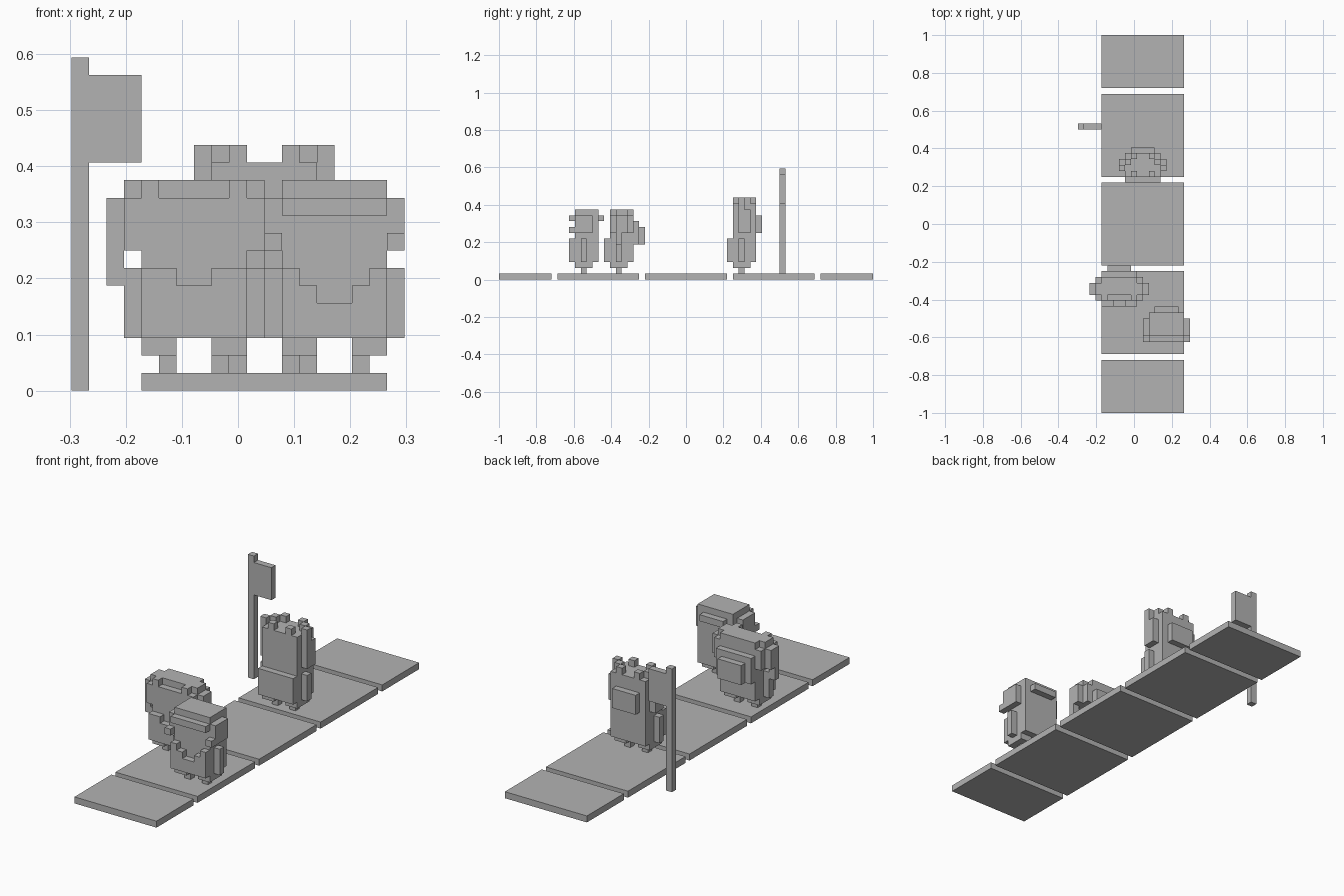
import bpy
import bmesh
from mathutils import Matrix, Vector

UNIT = 0.03125  # edge length of one block

cube = bpy.data.objects.get("Cube")
if cube:
    bpy.data.objects.remove(cube, do_unlink=True)

grey = bpy.data.materials.new("plain_grey")
grey.use_nodes = True
shade = (0.45, 0.45, 0.45, 1)
grey.diffuse_color = shade
grey.node_tree.nodes["Principled BSDF"].inputs["Base Color"].default_value = shade


def part(name, boxes, centre=0, front=0, mirror=False):
    """Build one object from block boxes given as x, y and z ranges."""
    bm = bmesh.new()
    for xs, ys, zs in boxes:
        sides = [xs, (-xs[1], -xs[0])] if mirror else [xs]
        for side in sides:
            low = Vector((side[0] + centre, ys[0] + front, zs[0])) * UNIT
            high = Vector((side[1] + centre, ys[1] + front, zs[1])) * UNIT
            size = high - low
            bmesh.ops.create_cube(
                bm, size=1,
                matrix=Matrix.Translation((low + high) / 2) @ Matrix.Diagonal(size).to_4x4())
    mesh = bpy.data.meshes.new(name)
    bm.to_mesh(mesh)
    bm.free()
    mesh.materials.append(grey)
    obj = bpy.data.objects.new(name, mesh)
    bpy.context.collection.objects.link(obj)
    return obj


def figure(name, centre, front, collar):
    """Shared body; collar lists apron heights from the middle outwards."""
    def add(label, boxes, mirror=False):
        return part(name + "_" + label, boxes, centre, front, mirror)

    add("feet", [((1, 2), (2, 3), (1, 2))], True)
    add("legs", [((1, 3), (1, 4), (2, 3))], True)
    add("torso", [((-3, 3), (1, 5), (3, 8))])
    add("arms", [((3, 4), (2, 3), (3, 7))], True)
    add("apron", [((i, i + 1), (0, 1), (3, top))
                  for i, top in enumerate(collar)], True)
    return add


# Floor slabs, laid in a row with narrow gaps
for i, span in enumerate([(0, 9), (10, 24), (25, 39), (40, 54), (55, 64)]):
    part(f"floor_slab_{i + 1}", [((-5.5, 8.5), span, (0, 1))], front=-32)

# Flag
part("flag_pole", [((0, 1), (0, 1), (0, 19))], -9.5, 16)
part("flag_cloth", [((1, 4), (0, 1), (13, 18))], -9.5, 16)

# Figure with a peaked cap
add = figure("capped", 5.5, -20, (5, 6, 7))
add("head", [((-3, 3), (1, 5), (7, 11))])
add("ears", [((3, 4), (1, 4), (8, 11))], True)
add("cap", [((-3, 3), (1, 5), (11, 12))])
add("cap_brim", [((-3, 3), (0, 1), (10, 11))])
add("cap_back", [((-2, 2), (5, 6), (10, 11))])
add("hands", [((3, 4), (0, 1), (8, 9))], True)

# Figure with long hair
add = figure("long_haired", -2.5, -14, (6, 7, 7))
add("head", [((-3, 3), (1, 5), (7, 11))])
add("hair_top", [((-3, 3), (2, 5), (11, 12))])
add("hair_fringe", [((2, 3), (1, 2), (11, 12)), ((3, 4), (2, 4), (11, 12))], True)
add("hair_sides", [((3, 4), (1, 5), (8, 11))], True)
add("hair_bunches", [((4, 5), (2, 4), (8, 11)), ((4, 5), (2, 3), (6, 8))], True)
add("hair_back", [((-3, 3), (5, 6), (6, 10))])
add("ponytail", [((-2, 2), (6, 7), (6, 9))])

# Figure with a crown
add = figure("crowned", 1.5, 7, (7, 7, 7))
add("head", [((-3, 3), (1, 5), (7, 12))])
add("hair_sides", [((3, 4), (2, 4), (8, 12))], True)
add("hair_back", [((-2, 2), (5, 6), (8, 11))])
add("crown_band", [((-3, 3), (1, 5), (12, 13))])
add("crown_points", [((1, 2), (1, 2), (13, 14)),
                     ((3, 4), (2, 3), (12, 14)),
                     ((2, 3), (3, 4), (13, 14)),
                     ((1, 2), (4, 5), (13, 14))], True)
